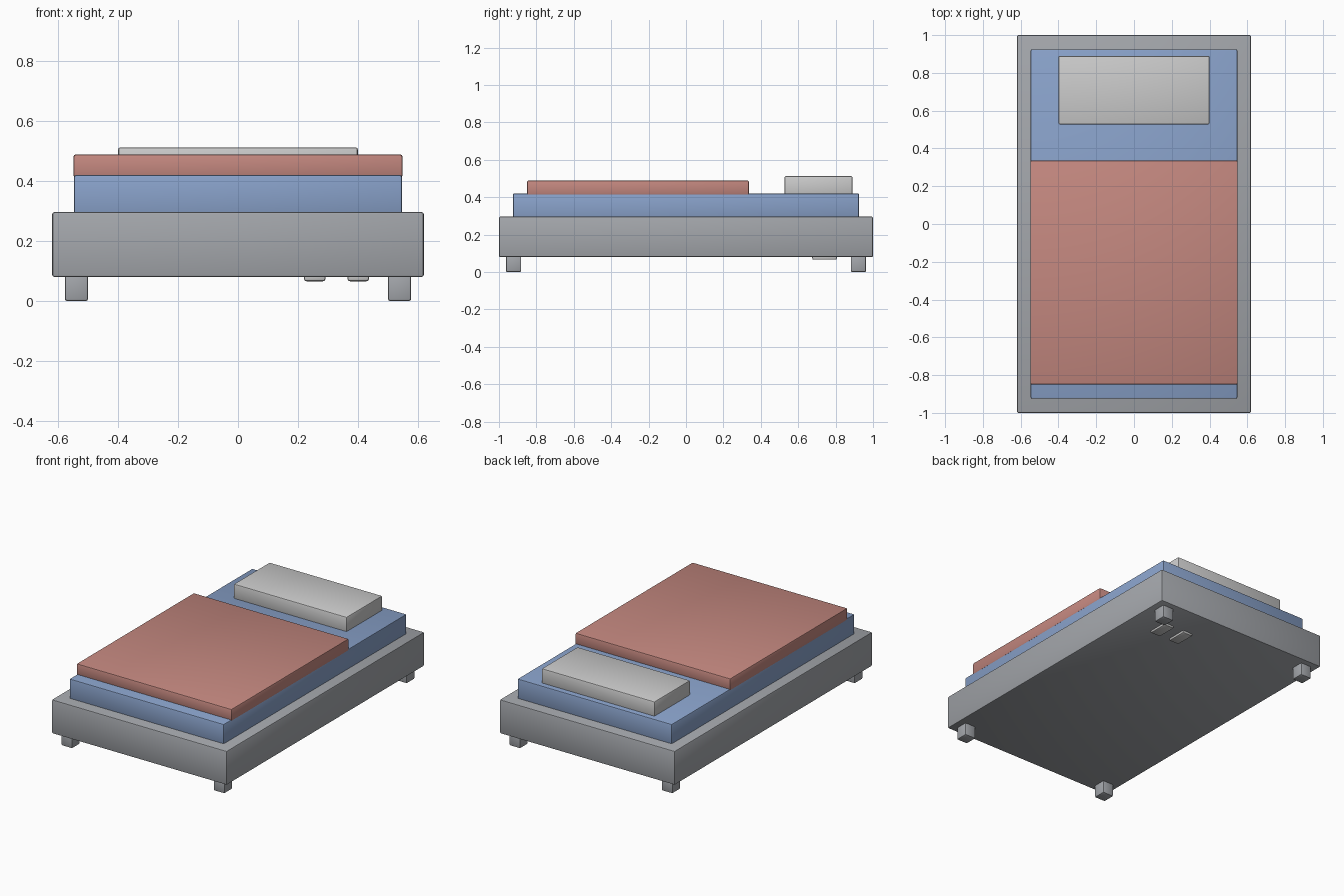
import bpy
import bmesh
from mathutils import Vector

cube = bpy.data.objects.get("Cube")
if cube:
    bpy.data.objects.remove(cube, do_unlink=True)


def material(name, rgb):
    mat = bpy.data.materials.new(name)
    mat.use_nodes = True
    color = (*rgb, 1.0)
    mat.diffuse_color = color
    mat.node_tree.nodes["Principled BSDF"].inputs["Base Color"].default_value = color
    return mat


grey = material("frame grey", (0.37, 0.385, 0.41))
blue = material("mattress blue", (0.25, 0.36, 0.59))
red = material("blanket red", (0.55, 0.245, 0.213))
white = material("pillow white", (0.60, 0.60, 0.60))


def box(name, low, high, mat, bevel=0.008):
    """Softly bevelled box between two opposite corners."""
    low, high = Vector(low), Vector(high)
    size = high - low
    bm = bmesh.new()
    bmesh.ops.create_cube(bm, size=1)
    for v in bm.verts:
        v.co = Vector(c * s for c, s in zip(v.co, size))
    mesh = bpy.data.meshes.new(name)
    bm.to_mesh(mesh)
    bm.free()
    obj = bpy.data.objects.new(name, mesh)
    obj.location = (low + high) / 2
    mesh.materials.append(mat)
    bpy.context.collection.objects.link(obj)
    mod = obj.modifiers.new("soft edges", 'BEVEL')
    mod.width = bevel
    mod.segments = 2
    bpy.ops.object.select_all(action='DESELECT')
    obj.select_set(True)
    bpy.context.view_layer.objects.active = obj
    bpy.ops.object.modifier_apply(modifier=mod.name)
    bpy.ops.object.shade_smooth_by_angle()
    return obj


# Bed base and bedding
box("bed_frame", (-0.62, -1, 0.08), (0.62, 1, 0.297), grey)
box("mattress", (-0.547, -0.925, 0.28), (0.547, 0.925, 0.421), blue)
box("blanket", (-0.549, -0.85, 0.412), (0.549, 0.337, 0.489), red)
box("pillow", (-0.4, 0.527, 0.41), (0.4, 0.89, 0.513), white)

# Four legs
for x, side in ((-0.539, "right"), (0.539, "left")):
    for y, end in ((-0.922, "front"), (0.922, "back")):
        box(f"{end}_{side}_leg", (x - 0.039, y - 0.041, 0),
            (x + 0.039, y + 0.041, 0.095), grey)

# Pair of slippers tucked against the underside
for x, side in ((0.256, "right"), (0.401, "left")):
    box(f"{side}_slipper", (x - 0.036, 0.675, 0.066),
        (x + 0.036, 0.807, 0.1), white)
